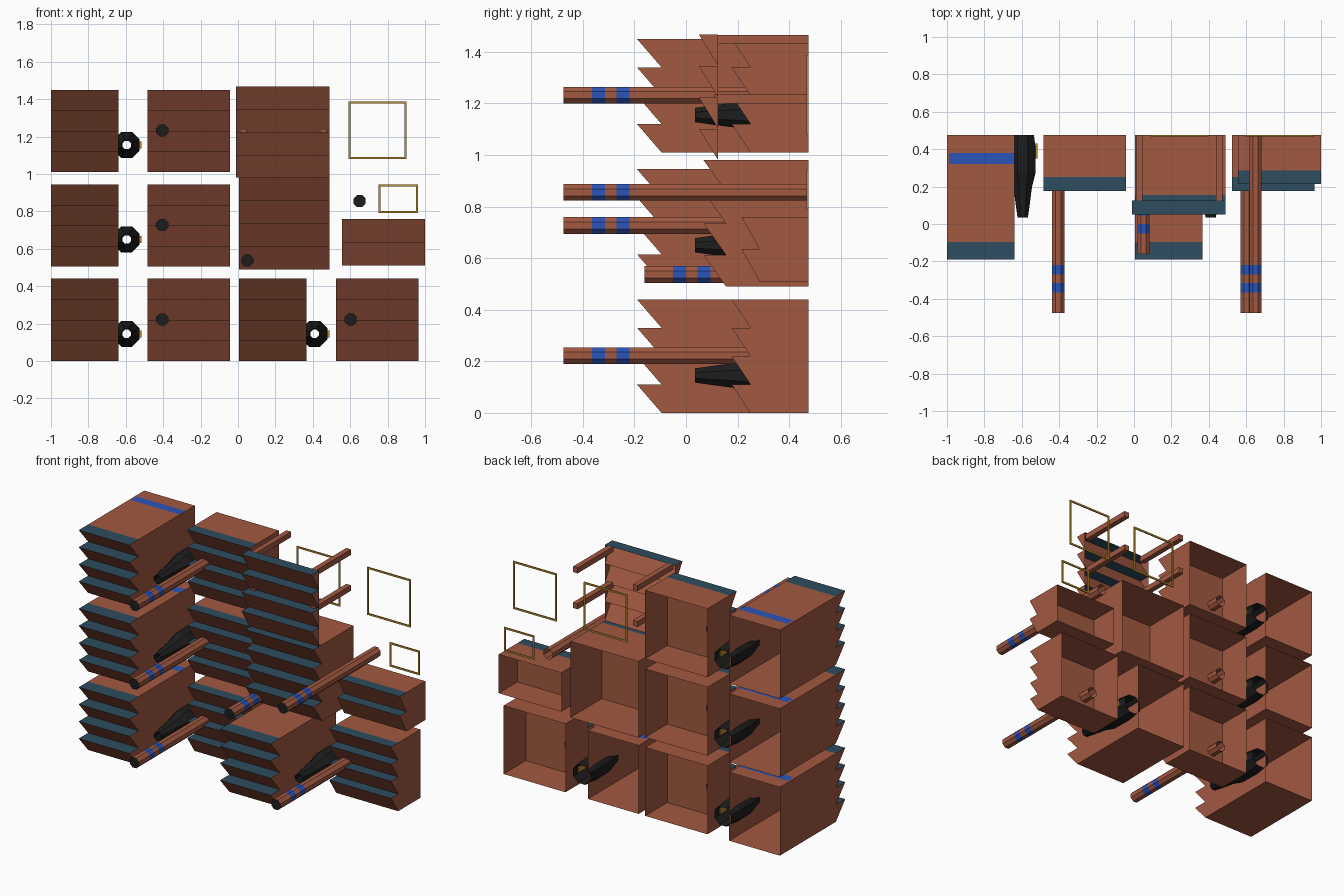
import bpy, bmesh
from math import pi, sin, cos

if "Cube" in bpy.data.objects:
    bpy.data.objects.remove(bpy.data.objects["Cube"])


def material(name, r, g, b):
    m = bpy.data.materials.new(name)
    m.diffuse_color = (r, g, b, 1)
    m.use_nodes = True
    m.node_tree.nodes["Principled BSDF"].inputs["Base Color"].default_value = m.diffuse_color
    return m


BROWN = material("brown", 0.36, 0.10, 0.053)
TEAL = material("teal", 0.027, 0.075, 0.115)
BLUE = material("blue", 0.025, 0.09, 0.48)
GOLD = material("gold", 0.50, 0.27, 0.03)
BLACK = material("black", 0.012, 0.012, 0.012)
BACK = 0.475


def finish(bm, name, mats):
    me = bpy.data.meshes.new(name)
    bm.to_mesh(me)
    bm.free()
    for m in mats:
        me.materials.append(m)
    ob = bpy.data.objects.new(name, me)
    bpy.context.collection.objects.link(ob)
    return ob


def block(name, x, y, z, mat):
    bm = bmesh.new()
    bmesh.ops.create_cube(bm, size=1)
    for v in bm.verts:
        v.co = [r[0] if c < 0 else r[1] for c, r in zip(v.co, (x, y, z))]
    return finish(bm, name, [mat])


def housing(name, x0, x1, z0, z1, tip, valley, teeth, shell=True, stripe=False):
    """Sawtooth front with teal ledges; shell adds an open-backed box behind it."""
    bm = bmesh.new()

    def face(pts, mi=0):
        bm.faces.new([bm.verts.new(p) for p in pts]).material_index = mi

    h = (z1 - z0) / teeth
    for i in range(teeth):
        top, low = z1 - i * h, z1 - (i + 1) * h
        # ledge, slope and the two tooth cheeks
        face([(x0, tip, top), (x1, tip, top), (x1, valley, top), (x0, valley, top)], 1)
        face([(x0, valley, low), (x1, valley, low), (x1, tip, top), (x0, tip, top)])
        face([(x1, tip, top), (x1, valley, low), (x1, valley, top)])
        face([(x0, tip, top), (x0, valley, top), (x0, valley, low)])
    if shell:
        face([(x0, valley, z1), (x1, valley, z1), (x1, BACK, z1), (x0, BACK, z1)])
        face([(x0, valley, z0), (x0, BACK, z0), (x1, BACK, z0), (x1, valley, z0)])
        face([(x1, valley, z0), (x1, BACK, z0), (x1, BACK, z1), (x1, valley, z1)])
        face([(x0, valley, z0), (x0, valley, z1), (x0, BACK, z1), (x0, BACK, z0)])
        face([(x0, valley, z0), (x0, valley, z1), (x1, valley, z1), (x1, valley, z0)])
    if stripe:
        z = z1 + 0.002
        face([(x0 + .012, .32, z), (x1, .32, z), (x1, .38, z), (x0 + .012, .38, z)], 2)
    bmesh.ops.remove_doubles(bm, verts=bm.verts[:], dist=1e-5)
    return finish(bm, name, [BROWN, TEAL, BLUE])


def lathe_y(name, x, z, profile, mats, indices, cap=None, sides=8):
    """Rings of (y, radius) around an axis along y."""
    bm = bmesh.new()
    rings = []
    for y, r in profile:
        rings.append([bm.verts.new((x + r * cos((k + .5) * 2 * pi / sides), y,
                                    z + r * sin((k + .5) * 2 * pi / sides)))
                      for k in range(sides)])
    for a, b, mi in zip(rings, rings[1:], indices):
        for k in range(sides):
            n = (k + 1) % sides
            bm.faces.new((a[k], b[k], b[n], a[n])).material_index = mi
    if cap is not None:
        bm.faces.new(rings[0]).material_index = cap
    return finish(bm, name, mats)


def tube(name, x, z, start, end):
    r = 0.035
    ys = [start, start + .11, start + .16, start + .205, start + .255, end]
    lathe_y(name, x, z, [(y, r) for y in ys], [BROWN, BLUE, BLACK], [0, 1, 0, 1, 0], cap=2)


def nozzle(name, x, z):
    # tapered black funnel, open through the middle
    prof = [(.475, .025 * 2.6), (.4, .075), (.27, .073), (.20, .054), (.1, .04),
            (.035, .03), (.035, .024), (.2, .03), (.30, .058), (.475, .062)]
    lathe_y(name, x, z, prof, [BLACK], [0] * 9)
    block(name + "_gold_stud", (x + .05, x + .078), (.35, .43), (z - .018, z + .018), GOLD)


def frame(name, x0, x1, z0, z1):
    t, y = 0.011, (0.468, BACK)
    block(name + "_bottom", (x0, x1), y, (z0, z0 + t), GOLD)
    block(name + "_top", (x0, x1), y, (z1 - t, z1), GOLD)
    block(name + "_left", (x0, x0 + t), y, (z0 + t, z1 - t), GOLD)
    block(name + "_right", (x1 - t, x1), y, (z0 + t, z1 - t), GOLD)


# three stacked levels: deep housing, nozzle, shallow housing, tube
for i in range(3):
    z = 0.505 * i
    housing(f"deep_housing_{i}", -1, -.64, z, z + .44, -.19, -.095, 4, stripe=True)
    nozzle(f"nozzle_{i}", -.595, z + .145)
    housing(f"shallow_housing_{i}", -.485, -.042, z, z + .44, .177, .25, 4)
    tube(f"tube_{i}", -.405, z + .222, -.475, .33)

# fourth bottom set
housing("deep_housing_right", .005, .365, 0, .44, -.19, -.095, 4, stripe=True)
nozzle("nozzle_right", .41, .145)
housing("shallow_housing_right", .525, .965, 0, .44, .177, .25, 4)
tube("tube_right", .602, .222, -.475, .33)

# tall centre stack
housing("centre_housing", .005, .49, .49, .98, .068, .155, 4)
tube("centre_tube", .05, .537, -.16, .24)
housing("upper_panel", -.01, .49, .98, 1.467, .05, .125, 4, shell=False)
for i, x in enumerate((.012, .438)):
    for j, z in enumerate((1.2, 1.431)):
        block(f"standoff_{i}_{j}", (x, x + .034), (.11, BACK), (z, z + .035), BROWN)

# small right housing, long tube and gold frames
housing("small_housing", .555, 1, .51, .76, .215, .285, 2)
tube("long_tube", .65, .855, -.475, BACK)
frame("large_frame_right", .59, .9, 1.08, 1.387)
frame("large_frame_centre", .087, .397, 1.08, 1.387)
frame("small_frame", .75, .963, .79, .945)
